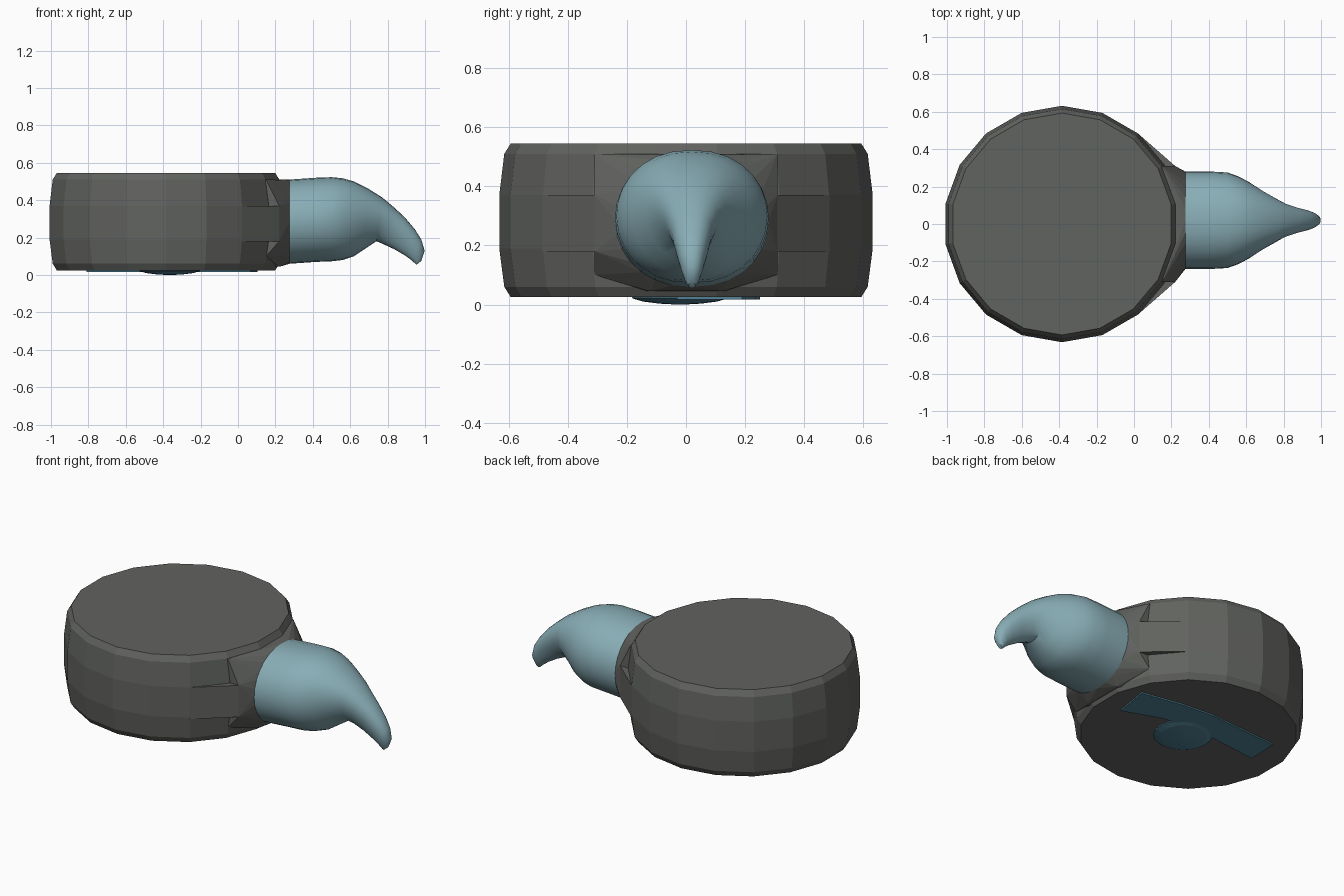
import bpy, bmesh, math

if "Cube" in bpy.data.objects:
    bpy.data.objects.remove(bpy.data.objects["Cube"])

DARK = (0.12, 0.125, 0.115, 1)
TEAL = (0.25, 0.42, 0.47, 1)
BLUE = (0.08, 0.22, 0.30, 1)
CX = -0.385


def material(name, color):
    m = bpy.data.materials.new(name)
    m.diffuse_color = color
    m.use_nodes = True
    m.node_tree.nodes["Principled BSDF"].inputs["Base Color"].default_value = m.diffuse_color
    return m


dark, teal, blue = material("dark", DARK), material("teal", TEAL), material("blue", BLUE)


def finish(bm, name, mat):
    bmesh.ops.recalc_face_normals(bm, faces=bm.faces)
    mesh = bpy.data.meshes.new(name)
    bm.to_mesh(mesh)
    bm.free()
    mesh.materials.append(mat)
    ob = bpy.data.objects.new(name, mesh)
    bpy.context.collection.objects.link(ob)
    return ob


def loft(rings, name, mat, cap_start=True):
    bm = bmesh.new()
    loops = [[bm.verts.new(p) for p in r] for r in rings]
    n = len(loops[0])
    for a, b in zip(loops, loops[1:]):
        for i in range(n):
            j = (i + 1) % n
            bm.faces.new((a[i], a[j], b[j], b[i]))
    if cap_start:
        bm.faces.new(loops[0])
    bm.faces.new(loops[-1])
    return finish(bm, name, mat)


def hull(points, name, mat):
    bm = bmesh.new()
    for p in points:
        bm.verts.new(p)
    res = bmesh.ops.convex_hull(bm, input=bm.verts)
    loose = [v for v in bm.verts if not v.link_faces]
    bmesh.ops.delete(bm, geom=loose, context='VERTS')
    bmesh.ops.dissolve_limit(bm, angle_limit=0.02, verts=bm.verts, edges=bm.edges)
    return finish(bm, name, mat)


# 18-sided bevelled drum
profile = [(0.593, 0.025), (0.615, 0.06), (0.632, 0.19), (0.632, 0.37), (0.615, 0.51), (0.593, 0.545)]
drum = []
for r, z in profile:
    angles = [math.radians(90 + 20 * k) for k in range(18)]
    drum.append([(CX + r * math.cos(a), r * math.sin(a), z) for a in angles])
loft(drum, "drum", dark)


# Head sections: top x, top z, bottom x, bottom z, half width, lower pinch
SECTIONS = [
    (.275, .51, .275, .06, .260, 0), (.42, .52, .42, .07, .260, 0),
    (.50, .523, .50, .073, .258, .02), (.56, .517, .56, .08, .24, .05),
    (.62, .50, .62, .10, .212, .1), (.69, .465, .68, .14, .175, .2),
    (.77, .415, .74, .18, .135, .3), (.83, .365, .77, .168, .108, .4),
    (.89, .31, .835, .138, .083, .4), (.945, .245, .895, .103, .064, .35),
    (.98, .19, .93, .077, .047, .3), (.998, .13, .948, .06, .03, .2),
    (.98, .075, .955, .055, .012, 0),
]


def head_ring(s, n=28):
    tx, tz, bx, bz, w, pinch = s
    pts = []
    for k in range(n):
        a = 2 * math.pi * k / n
        c, h = math.cos(a), math.sin(a)
        c = math.copysign(abs(c) ** 0.9, c)
        t = (h + 1) / 2
        y = 0.02 + w * c * (1 - pinch * (1 - t))
        pts.append((bx + (tx - bx) * t, y, bz + (tz - bz) * t))
    return pts


# Hooked-beak head
rings = [head_ring(s) for s in SECTIONS]
head = loft(rings, "bird_head", teal)
bpy.context.view_layer.objects.active = head
head.select_set(True)
bpy.ops.object.shade_smooth_by_angle(angle=math.radians(35))

# Faceted collar between drum and head, with side wedges
collar = list(rings[0])
for s in (-1, 1):
    collar += [(-.1, .31 * s, .51), (-.1, .31 * s, .06), (.15, .31 * s, .51), (.15, .31 * s, .10),
               (.22, .31 * s, .37), (.22, .31 * s, .18), (.225, .12 * s, .51), (.225, .12 * s, .045)]
    wedge = [(x, y * s, z) for z in (.18, .37) for x, y in ((0.02, .485), (-.1, .4), (.15, .2), (.22, .31))]
    hull(wedge, "collar_side", dark)
hull(collar, "collar", dark)

# Wavy ribbon on the underside
upper = [(.105, .19), (.04, .20), (-.15, .235), (-.345, .25), (-.56, .235), (-.80, .22)]
lower = [(.067, -.03), (.01, -.01), (-.165, .055), (-.345, .075), (-.54, .06), (-.81, .03)]
loft([[(u[0], u[1], .03), (u[0], u[1], .017), (v[0], v[1], .017), (v[0], v[1], .03)]
      for u, v in zip(upper, lower)], "underside_ribbon", blue)

# Shallow dome on the underside
dome = []
for r, z in ((.165, .03), (.16, .02), (.125, .010), (.07, .003), (.015, 0)):
    dome.append([(-.365 + r * math.cos(k * math.pi / 10), -.02 + r * math.sin(k * math.pi / 10), z)
                 for k in range(20)])
loft(dome, "underside_dome", blue)
